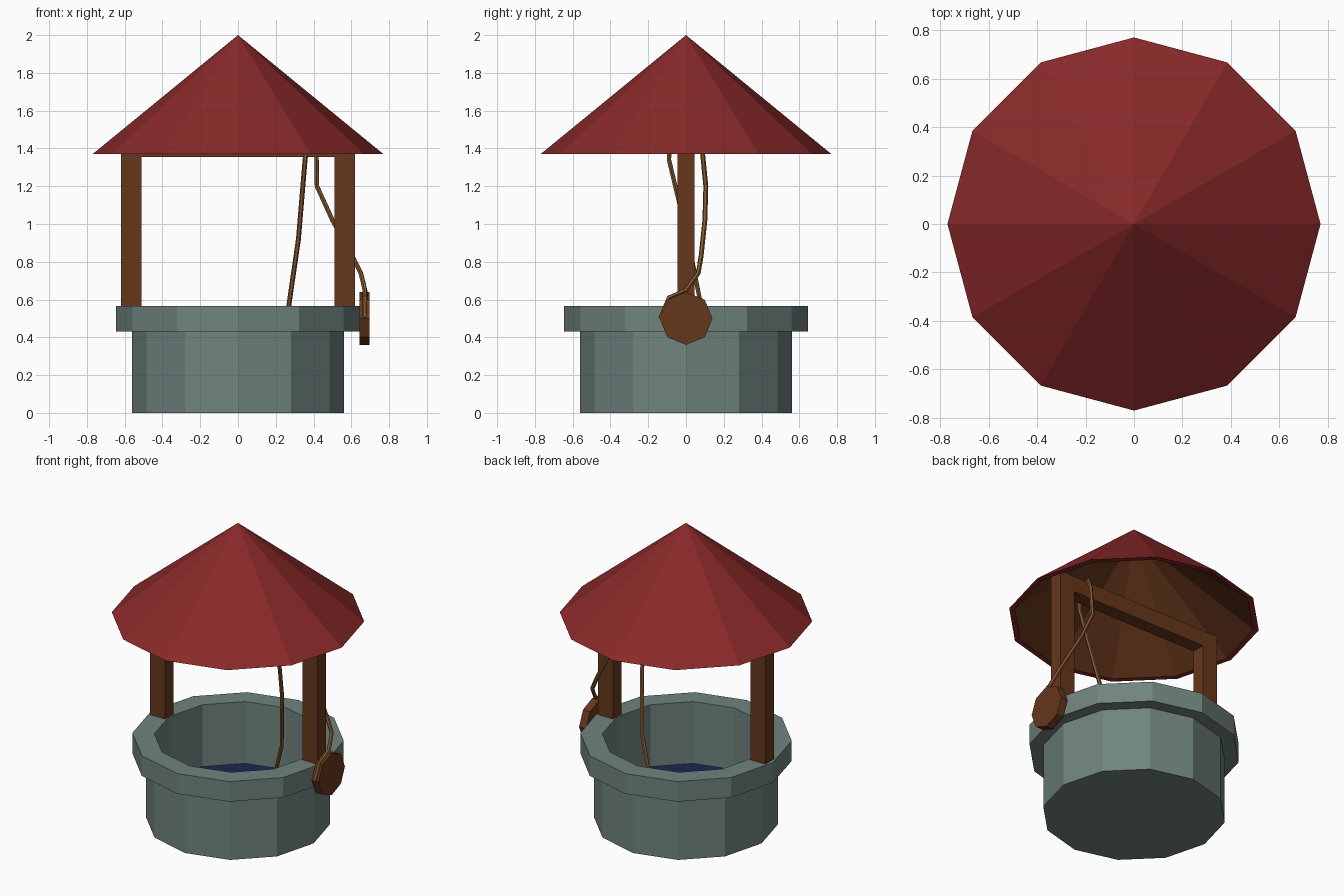
import bpy, bmesh, math
from mathutils import Matrix

if "Cube" in bpy.data.objects:
    bpy.data.objects.remove(bpy.data.objects["Cube"])


def material(name, rgb):
    m = bpy.data.materials.new(name)
    m.diffuse_color = (*rgb, 1)
    m.use_nodes = True
    m.node_tree.nodes["Principled BSDF"].inputs["Base Color"].default_value = m.diffuse_color
    return m


STONE = material("stone", (0.16, 0.23, 0.21))
RED = material("roof_red", (0.25, 0.022, 0.022))
WOOD = material("wood", (0.135, 0.038, 0.012))
ROPE = material("rope_brown", (0.24, 0.10, 0.03))
WATER = material("water_blue", (0.012, 0.02, 0.10))


def add_object(name, bm, *mats):
    mesh = bpy.data.meshes.new(name)
    bm.to_mesh(mesh)
    bm.free()
    for m in mats:
        mesh.materials.append(m)
    ob = bpy.data.objects.new(name, mesh)
    bpy.context.collection.objects.link(ob)
    return ob


def lathe(name, profile, mats, sides=12, second_mat_from=99):
    """Closed shape turned from (radius, z) points that start and end on the axis."""
    bm = bmesh.new()
    rings = []
    for r, z in profile:
        if r == 0:
            rings.append([bm.verts.new((0, 0, z))] * sides)
        else:
            angles = [2 * math.pi * i / sides for i in range(sides)]
            rings.append([bm.verts.new((r * math.cos(a), r * math.sin(a), z)) for a in angles])
    for k, (a, b) in enumerate(zip(rings, rings[1:])):
        for i in range(sides):
            j = (i + 1) % sides
            loop = list(dict.fromkeys([a[i], a[j], b[j], b[i]]))
            face = bm.faces.new(loop)
            face.material_index = int(k >= second_mat_from)
    bmesh.ops.recalc_face_normals(bm, faces=bm.faces)
    return add_object(name, bm, *mats)


def box(name, lo, hi, mat):
    bm = bmesh.new()
    bmesh.ops.create_cube(bm, size=1)
    for v in bm.verts:
        v.co = [lo[i] + (v.co[i] + 0.5) * (hi[i] - lo[i]) for i in range(3)]
    return add_object(name, bm, mat)


# Stone well with overhanging rim and hollow shaft
lathe("well_wall", [(0, 0), (0.56, 0), (0.56, 0.43), (0.645, 0.43), (0.645, 0.565),
                    (0.51, 0.565), (0.51, 0.10), (0, 0.10)], [STONE])

# Water surface
bm = bmesh.new()
bmesh.ops.create_circle(bm, cap_ends=True, segments=12, radius=0.51,
                        matrix=Matrix.Translation((0, 0, 0.15)) @ Matrix.Rotation(math.pi / 2, 4, 'Z'))
add_object("water", bm, WATER)

# Hollow roof: red outside and eave, wooden lining
lathe("roof", [(0, 2.0), (0.77, 1.37), (0.735, 1.37), (0, 1.95)], [RED, WOOD],
      second_mat_from=2)

# Two posts and the beam between them
for side, x0 in (("left", -0.62), ("right", 0.51)):
    box(side + "_post", (x0, -0.045, 0.55), (x0 + 0.11, 0.045, 1.46), WOOD)
box("cross_beam", (-0.51, -0.045, 1.355), (0.51, 0.045, 1.46), WOOD)

# Octagonal wooden disc hanging outside the right post
bm = bmesh.new()
bmesh.ops.create_cone(bm, cap_ends=True, segments=8, radius1=0.14, radius2=0.14, depth=0.052,
                      matrix=Matrix.Translation((0.669, 0, 0.5)) @ Matrix.Rotation(math.pi / 2, 4, 'Y'))
add_object("hanging_disc", bm, WOOD)

# Rope: from the water, over the beam, down to the disc
path = [(0.12, 0.17, 0.15), (0.265, 0.085, 0.54), (0.32, 0.01, 0.92), (0.355, -0.09, 1.34),
        (0.365, -0.085, 1.42), (0.38, -0.045, 1.475), (0.40, 0.045, 1.475),
        (0.415, 0.085, 1.40), (0.418, 0.105, 1.20), (0.50, 0.10, 1.02), (0.605, 0.08, 0.83),
        (0.65, 0.065, 0.74), (0.672, 0.0, 0.65), (0.672, -0.09, 0.61), (0.668, -0.135, 0.50)]
curve = bpy.data.curves.new("rope", 'CURVE')
curve.dimensions = '3D'
curve.bevel_depth = 0.013
curve.bevel_resolution = 1
curve.use_fill_caps = True
spline = curve.splines.new('POLY')
spline.points.add(len(path) - 1)
for point, co in zip(spline.points, path):
    point.co = (*co, 1)
spline.use_smooth = False
curve.materials.append(ROPE)
bpy.context.collection.objects.link(bpy.data.objects.new("rope", curve))
